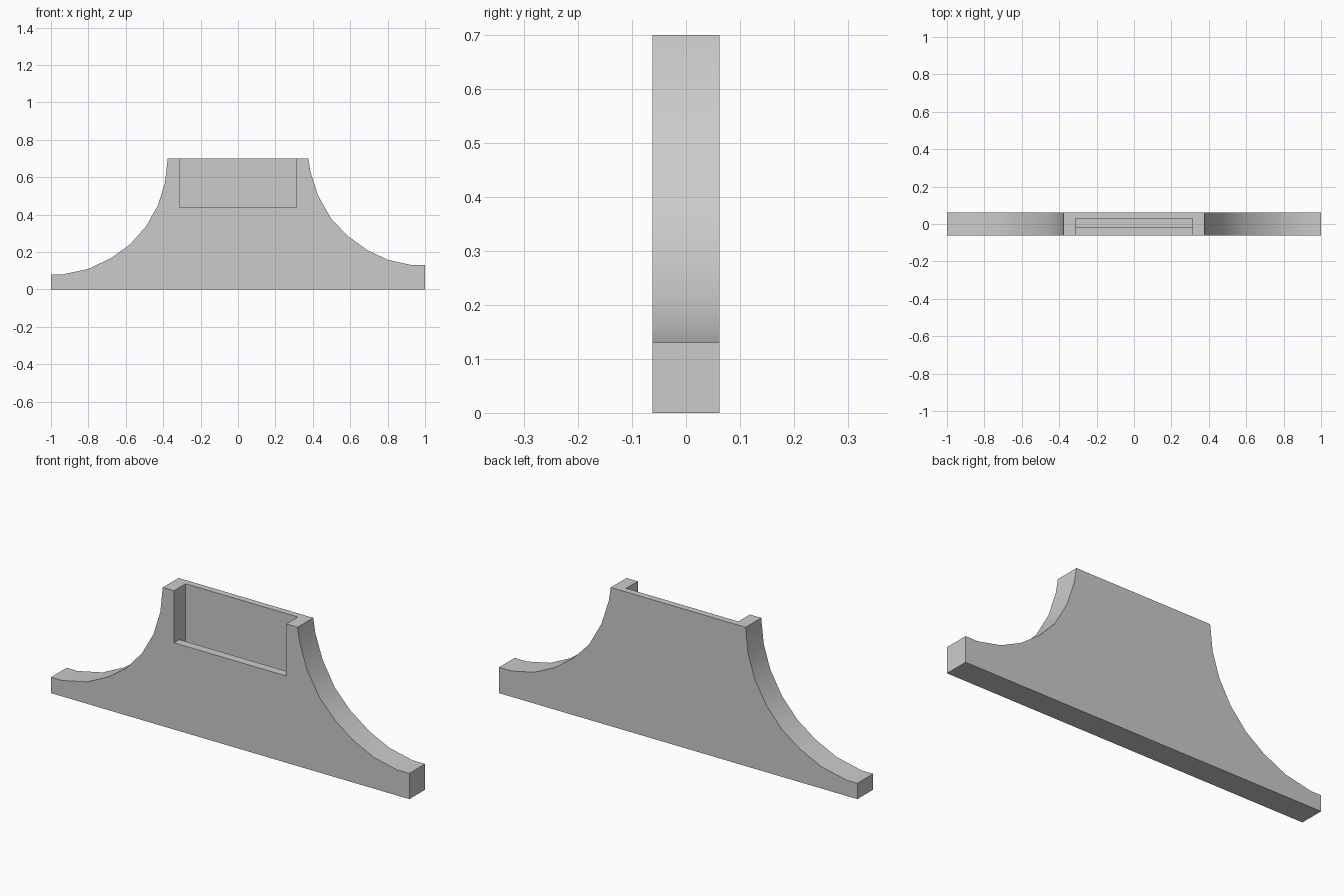
import bpy
import bmesh

cube = bpy.data.objects.get("Cube")
if cube:
    bpy.data.objects.remove(cube, do_unlink=True)

HALF_DEPTH = 0.0625
HEIGHT = 0.70

grey = bpy.data.materials.new("plain grey")
grey.use_nodes = True
grey.diffuse_color = (0.6, 0.6, 0.6, 1)
grey.node_tree.nodes["Principled BSDF"].inputs["Base Color"].default_value = (0.6, 0.6, 0.6, 1)


def add_object(name, bm):
    bmesh.ops.recalc_face_normals(bm, faces=bm.faces)
    mesh = bpy.data.meshes.new(name)
    bm.to_mesh(mesh)
    bm.free()
    mesh.materials.append(grey)
    obj = bpy.data.objects.new(name, mesh)
    bpy.context.collection.objects.link(obj)
    return obj


def extrude_profile(name, points, y0, y1):
    bm = bmesh.new()
    face = bm.faces.new([bm.verts.new((x, y0, z)) for x, z in points])
    ext = bmesh.ops.extrude_face_region(bm, geom=[face])
    moved = [v for v in ext["geom"] if isinstance(v, bmesh.types.BMVert)]
    bmesh.ops.translate(bm, verts=moved, vec=(0, y1 - y0, 0))
    return add_object(name, bm)


def box_cutter(name, x, y0, y1, z0, z1):
    obj = extrude_profile(name, [(-x, z0), (x, z0), (x, z1), (-x, z1)], y0, y1)
    obj.hide_render = True
    return obj


# Stand body: flat base, concave sweeps and a level top
left_sweep = [(-1, .08), (-.94, .08), (-.80, .11), (-.68, .167), (-.578, .24),
              (-.492, .337), (-.428, .45), (-.39, .572), (-.376, HEIGHT)]
right_sweep = [(.376, HEIGHT), (.387, .63), (.428, .503), (.497, .38), (.583, .289),
               (.69, .211), (.802, .158), (.93, .13), (1, .13)]
body = extrude_profile("stand_body", [(-1, 0)] + left_sweep + right_sweep + [(1, 0)],
                       -HALF_DEPTH, HALF_DEPTH)

# Front window, and the deeper slot behind its sill
cutters = [box_cutter("window_cutter", .313, -0.2, 0.0, .4375, 1),
           box_cutter("slot_cutter", .313, -.02, .03, .375, 1)]
for cutter in cutters:
    mod = body.modifiers.new(cutter.name, "BOOLEAN")
    mod.operation = "DIFFERENCE"
    mod.solver = "EXACT"
    mod.object = cutter

bpy.ops.object.select_all(action="DESELECT")
body.select_set(True)
bpy.context.view_layer.objects.active = body
for cutter in cutters:
    bpy.ops.object.modifier_apply(modifier=cutter.name)
    bpy.data.objects.remove(cutter, do_unlink=True)
bpy.ops.object.shade_smooth_by_angle(angle=0.45)
